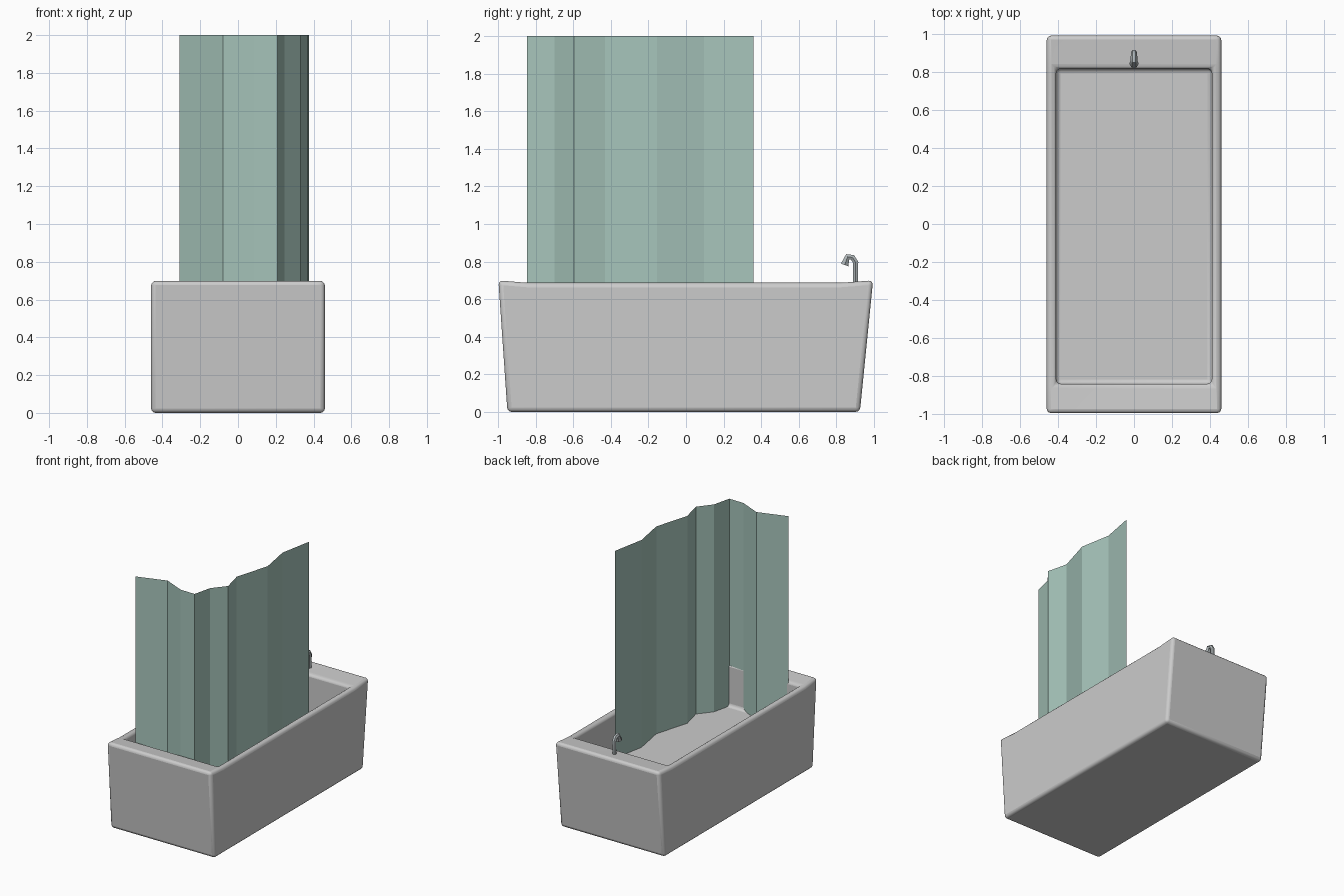
import bpy, bmesh

if "Cube" in bpy.data.objects:
    bpy.data.objects.remove(bpy.data.objects["Cube"])


def material(name, color):
    m = bpy.data.materials.new(name)
    m.diffuse_color = color
    m.use_nodes = True
    m.node_tree.nodes["Principled BSDF"].inputs["Base Color"].default_value = m.diffuse_color
    return m


def mesh_object(name, bm):
    me = bpy.data.meshes.new(name)
    bm.to_mesh(me)
    bm.free()
    ob = bpy.data.objects.new(name, me)
    bpy.context.collection.objects.link(ob)
    return ob


def smooth(ob, angle):
    bpy.ops.object.select_all(action='DESELECT')
    ob.select_set(True)
    bpy.context.view_layer.objects.active = ob
    bpy.ops.object.shade_smooth_by_angle(angle=angle)


# Bathtub: flared block with a basin, rim ends slightly raised
FLOOR = 0.35
xs = [-0.46, -0.41, 0.41, 0.46]
ys = [-0.998, -0.842, 0.818, 0.995]
zs = [0.70, 0.687, 0.687, 0.70]
bm = bmesh.new()
top = [[bm.verts.new((x, y, z)) for x in xs] for y, z in zip(ys, zs)]
for j in range(3):
    for i in range(3):
        if (i, j) != (1, 1):
            bm.faces.new((top[j][i], top[j][i + 1], top[j + 1][i + 1], top[j + 1][i]))
# basin walls and floor
rim = [top[1][1], top[1][2], top[2][2], top[2][1]]
low = [bm.verts.new((v.co.x, v.co.y, FLOOR)) for v in rim]
for k in range(4):
    n = (k + 1) % 4
    bm.faces.new((rim[k], rim[n], low[n], low[k]))
bm.faces.new(low)
# outer walls and base
base = [bm.verts.new((x, y, 0)) for x, y in
        ((-0.46, -0.95), (0.46, -0.95), (0.46, 0.925), (-0.46, 0.925))]
bm.faces.new([base[0], base[1]] + top[0][::-1])
bm.faces.new([base[1], base[2]] + [top[j][3] for j in (3, 2, 1, 0)])
bm.faces.new([base[2], base[3]] + top[3])
bm.faces.new([base[3], base[0]] + [top[j][0] for j in range(4)])
bm.faces.new(base[::-1])
bmesh.ops.recalc_face_normals(bm, faces=bm.faces)
tub = mesh_object("bathtub", bm)
bev = tub.modifiers.new("rounding", 'BEVEL')
bev.width = 0.024
bev.segments = 3
bev.limit_method = 'ANGLE'
smooth(tub, 1.0)

# Shower curtain: folded sheet hanging into the basin
folds = [(-0.31, -0.845), (-0.08, -0.77), (0.085, -0.843), (0.21, -0.845), (0.245, -0.70),
         (0.33, -0.595), (0.29, -0.43), (0.37, -0.155), (0.325, 0.095), (0.375, 0.36)]
bm = bmesh.new()
cols = [(bm.verts.new((x, y, FLOOR - 0.005)), bm.verts.new((x, y, 2.0))) for x, y in folds]
for a, b in zip(cols, cols[1:]):
    bm.faces.new((a[0], b[0], b[1], a[1]))
curtain = mesh_object("shower_curtain", bm)
curtain.data.materials.append(material("curtain_green", (0.38, 0.55, 0.49, 1)))

# Faucet: low-poly swept spout with a flared nozzle
path = [(0.90, 0.66, 0.8), (0.903, 0.795, 0.85), (0.886, 0.822, 0.9),
        (0.860, 0.826, 0.95), (0.844, 0.782, 1.3)]
cu = bpy.data.curves.new("faucet", 'CURVE')
cu.dimensions = '3D'
cu.bevel_depth = 0.019
cu.bevel_resolution = 1
cu.use_fill_caps = True
sp = cu.splines.new('POLY')
sp.points.add(len(path) - 1)
for p, (y, z, r) in zip(sp.points, path):
    p.co = (0, y, z, 1)
    p.radius = r
faucet = bpy.data.objects.new("faucet", cu)
bpy.context.collection.objects.link(faucet)
bpy.ops.object.select_all(action='DESELECT')
faucet.select_set(True)
bpy.context.view_layer.objects.active = faucet
bpy.ops.object.convert(target='MESH')
faucet = bpy.context.view_layer.objects.active
faucet.data.materials.append(material("faucet_metal", (0.42, 0.46, 0.47, 1)))
smooth(faucet, 0.9)
